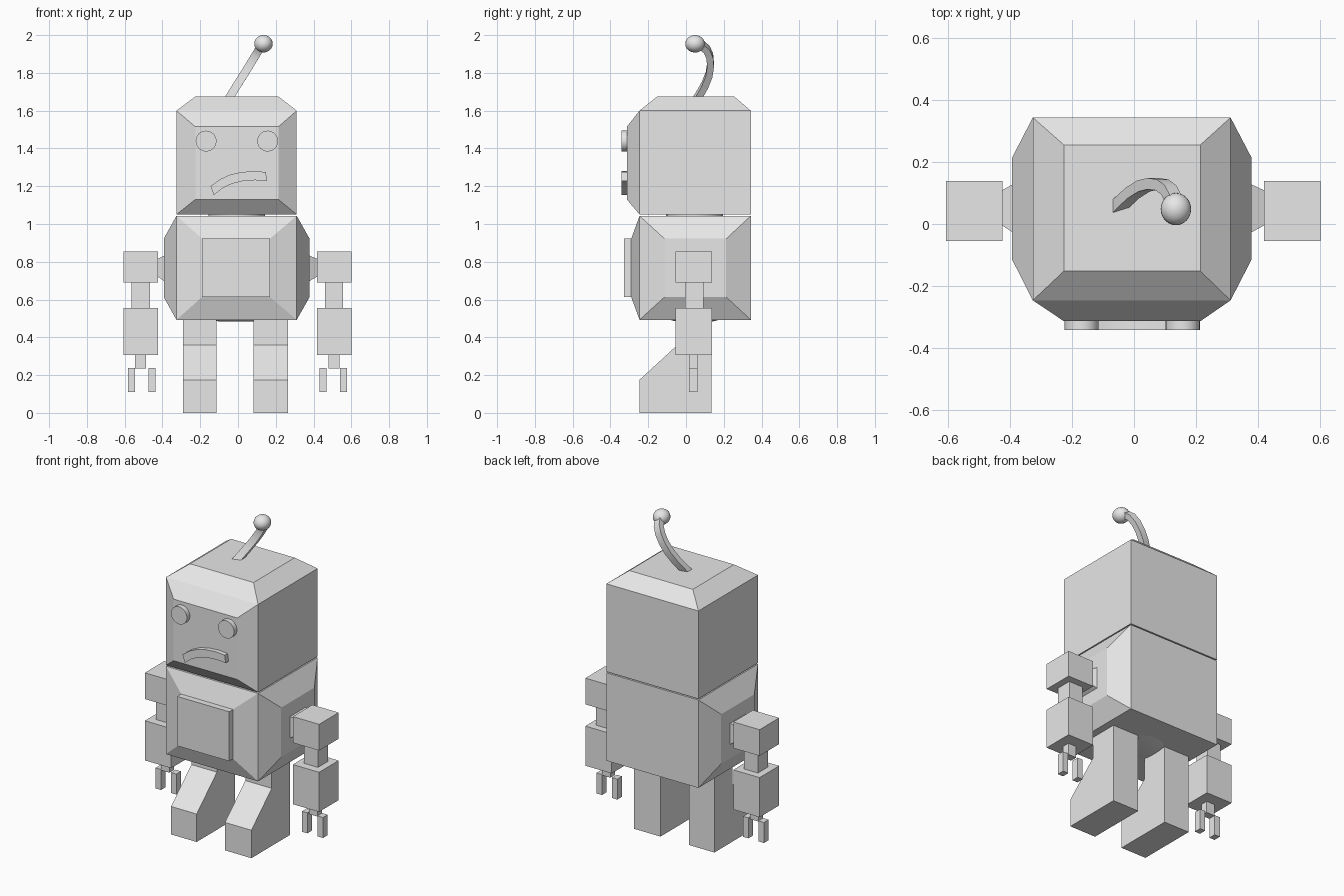
import bpy, bmesh, math
from mathutils import Vector

if "Cube" in bpy.data.objects:
    bpy.data.objects.remove(bpy.data.objects["Cube"])

grey = bpy.data.materials.new("light grey")
grey.diffuse_color = (0.8, 0.8, 0.8, 1)
grey.use_nodes = True
grey.node_tree.nodes["Principled BSDF"].inputs["Base Color"].default_value = grey.diffuse_color
CX = -0.007  # centre line of head and torso


def finish(name, bm, smooth=False):
    bmesh.ops.recalc_face_normals(bm, faces=bm.faces)
    mesh = bpy.data.meshes.new(name)
    bm.to_mesh(mesh)
    bm.free()
    mesh.materials.append(grey)
    ob = bpy.data.objects.new(name, mesh)
    bpy.context.collection.objects.link(ob)
    if smooth:
        bpy.ops.object.select_all(action='DESELECT')
        ob.select_set(True)
        bpy.context.view_layer.objects.active = ob
        bpy.ops.object.shade_smooth_by_angle(angle=math.radians(40))
    return ob


def box(name, lo, hi, bulges=()):
    """Box from lo to hi; each bulge (direction, lo, hi) extrudes one side to a smaller rectangle."""
    lo, hi = Vector(lo), Vector(hi)
    mid = (lo + hi) / 2
    bm = bmesh.new()
    bmesh.ops.create_cube(bm, size=1)
    for v in bm.verts:
        v.co = Vector([mid[i] + v.co[i] * (hi[i] - lo[i]) for i in range(3)])
    bm.normal_update()
    sides = [[f for f in bm.faces if f.normal.dot(Vector(b[0])) > 0.9][0] for b in bulges]
    for face, (_, blo, bhi) in zip(sides, bulges):
        new = bmesh.ops.extrude_discrete_faces(bm, faces=[face])['faces'][0]
        for v in new.verts:
            v.co = [bhi[i] if v.co[i] > mid[i] else blo[i] for i in range(3)]
    return finish(name, bm)


def prism(name, outline, axis, a, b, smooth=False):
    """Extrude a 2D outline from a to b along x (outline is y,z) or y (outline is x,z)."""
    put = (lambda p, d: (d, p[0], p[1])) if axis == 'x' else (lambda p, d: (p[0], d, p[1]))
    bm = bmesh.new()
    face = bm.faces.new([bm.verts.new(put(p, a)) for p in outline])
    ext = bmesh.ops.extrude_face_region(bm, geom=[face])['geom']
    shift = Vector(put((0, 0), b - a))
    for v in ext:
        if isinstance(v, bmesh.types.BMVert):
            v.co += shift
    return finish(name, bm, smooth)


# Head with bevelled crown and face
box("head", (-0.326, -0.246, 1.05), (0.311, 0.343, 1.6), [
    ((0, 0, 1), (-0.226, -0.152, 1.675), (0.214, 0.255, 1.675)),
    ((0, -1, 0), (-0.226, -0.313, 1.13), (0.214, -0.313, 1.515))])

# Torso with bulging front and sides, plus chest plate
box("torso", (-0.326, -0.246, 0.493), (0.311, 0.343, 1.043), [
    ((0, -1, 0), (-0.19, -0.29, 0.613), (0.169, -0.29, 0.922)),
    ((-1, 0, 0), (-0.393, -0.114, 0.613), (-0.393, 0.213, 0.922)),
    ((1, 0, 0), (0.379, -0.114, 0.613), (0.379, 0.213, 0.922))])
box("chest_plate", (-0.19, -0.329, 0.613), (0.169, -0.288, 0.922))

# Neck and hip discs
for name, z, depth, r1, r2 in (("neck", 1.046, 0.02, 0.15, 0.15), ("hip_disc", 0.492, 0.018, 0.09, 0.17)):
    bm = bmesh.new()
    bmesh.ops.create_cone(bm, cap_ends=True, segments=24, radius1=r1, radius2=r2, depth=depth)
    bmesh.ops.translate(bm, verts=bm.verts, vec=(CX, 0.045, z))
    finish(name, bm, True)

# Eyes
for side, x in (("left", -0.169), ("right", 0.157)):
    ring = [(x + 0.055 * math.cos(math.tau * i / 32), 1.439 + 0.055 * math.sin(math.tau * i / 32))
            for i in range(32)]
    prism(side + "_eye", ring, 'y', -0.342, -0.31, True)

# Crooked mouth
upper = [(-0.145, 1.2), (-0.095, 1.237), (-0.04, 1.262), (0.02, 1.275), (0.085, 1.28), (0.147, 1.275)]
lower = [(0.154, 1.228), (0.09, 1.232), (0.025, 1.227), (-0.035, 1.212), (-0.085, 1.188), (-0.128, 1.153)]
prism("mouth", upper + lower, 'y', -0.342, -0.31, True)

# Curved antenna: square section swept along a leaning arc
path = [(-0.06, 0.045, 1.645), (-0.042, 0.066, 1.675), (-0.005, 0.1, 1.735), (0.03, 0.122, 1.79),
        (0.062, 0.13, 1.842), (0.09, 0.126, 1.888), (0.112, 0.11, 1.924), (0.13, 0.075, 1.952)]
path = [Vector(p) for p in path]
side = Vector((0.85, 0, -0.527))
bm = bmesh.new()
rings = []
for i, p in enumerate(path):
    t = (path[min(i + 1, len(path) - 1)] - path[max(i - 1, 0)]).normalized()
    n = t.cross(side).normalized()
    rings.append([bm.verts.new(p + side * a * 0.022 + n * b * 0.018)
                  for a, b in ((-1, -1), (1, -1), (1, 1), (-1, 1))])
for r, s in zip(rings, rings[1:]):
    for k in range(4):
        bm.faces.new((r[k], r[(k + 1) % 4], s[(k + 1) % 4], s[k]))
bm.faces.new(rings[0])
bm.faces.new(rings[-1])
finish("antenna", bm, True)

# Antenna ball
bm = bmesh.new()
bmesh.ops.create_uvsphere(bm, u_segments=24, v_segments=14, radius=0.049)
for v in bm.verts:
    v.co = (v.co.x + 0.135, v.co.y * 1.06 + 0.048, v.co.z * 0.94 + 1.954)
finish("antenna_ball", bm, True)

# Legs with sloped feet
leg = [(-0.246, 0), (0.135, 0), (0.135, 0.5), (-0.045, 0.5), (-0.045, 0.36), (-0.246, 0.175)]
prism("left_leg", leg, 'x', -0.291, -0.114)
prism("right_leg", leg, 'x', 0.082, 0.265)

# Arms: each part is (name, x range, y range, z range)
parts = [("shoulder", 0.421, 0.603, -0.055, 0.138, 0.69, 0.854),
         ("upper_arm", 0.464, 0.56, -0.005, 0.093, 0.55, 0.695),
         ("forearm", 0.421, 0.603, -0.055, 0.138, 0.306, 0.554),
         ("wrist", 0.483, 0.541, 0.016, 0.062, 0.234, 0.31),
         ("inner_finger", 0.435, 0.472, 0.016, 0.062, 0.11, 0.238),
         ("outer_finger", 0.542, 0.58, 0.016, 0.062, 0.11, 0.238)]
for label, s in (("left", -1), ("right", 1)):
    for name, x0, x1, y0, y1, z0, z1 in parts:
        xs = sorted((s * x0 - 0.003, s * x1 - 0.003))
        box(f"{label}_{name}", (xs[0], y0, z0), (xs[1], y1, z1))
    # Tapered joint between torso and shoulder
    xa, xb = s * 0.36 + CX, s * 0.423 - 0.003
    box(f"{label}_joint", (min(xa, xa + s * 0.02), -0.03, 0.695), (max(xa, xa + s * 0.02), 0.13, 0.835),
        [((s, 0, 0), (xb, -0.004, 0.722), (xb, 0.108, 0.815))])
